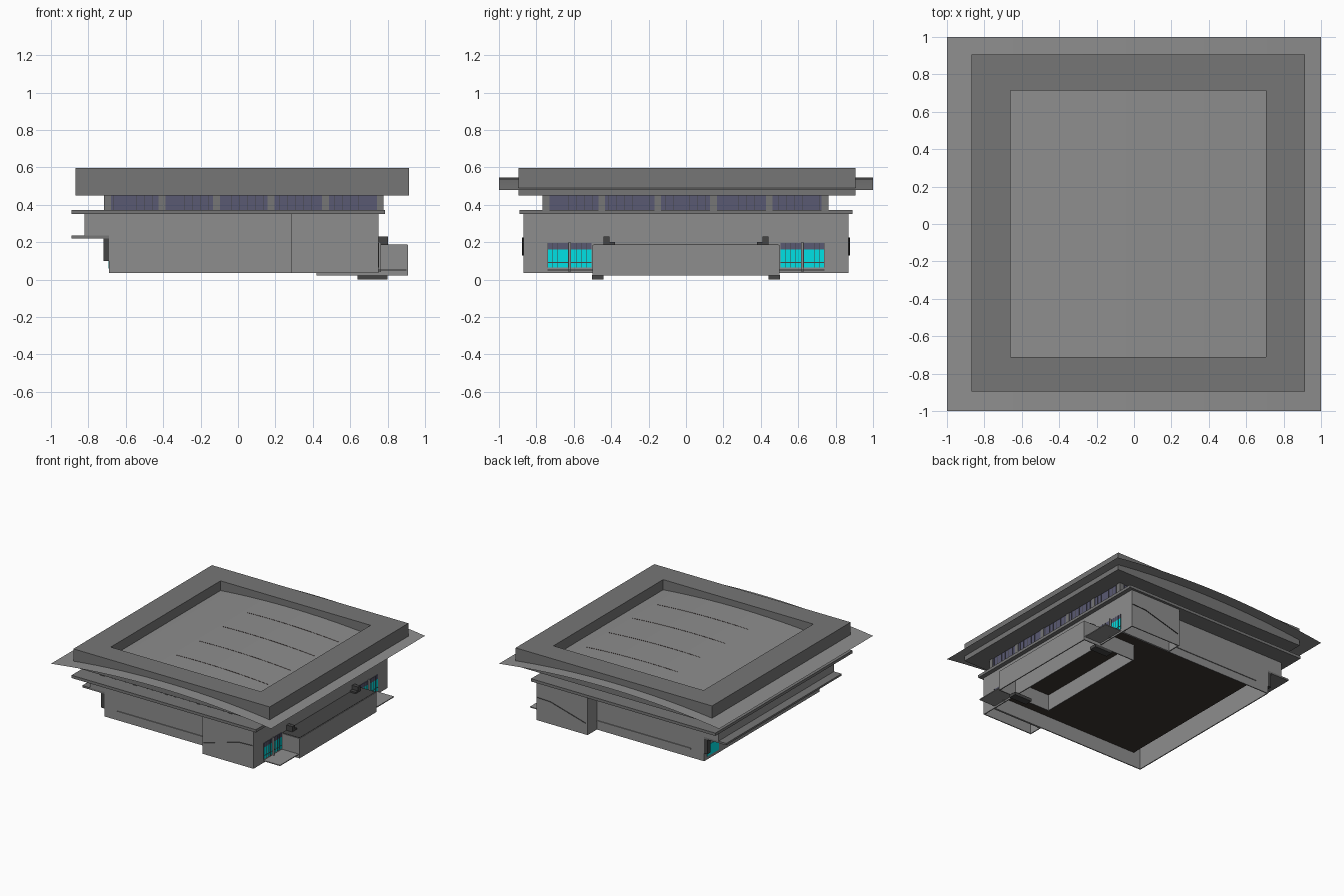
import bpy, bmesh, math

if "Cube" in bpy.data.objects:
    bpy.data.objects.remove(bpy.data.objects["Cube"])

def mat(name, rgb):
    m = bpy.data.materials.new(name)
    m.diffuse_color = (*rgb, 1)
    m.use_nodes = True
    m.node_tree.nodes["Principled BSDF"].inputs["Base Color"].default_value = m.diffuse_color
    return m

GLASS = mat("tinted_glass", (0.10, 0.10, 0.17))
TEAL = mat("teal_glass", (0.0, 0.75, 0.78))
BROWN = mat("dark_floor", (0.045, 0.035, 0.028))
RUST = mat("rust_rib", (0.08, 0.03, 0.025))
DARK = mat("dark_grey", (0.06, 0.06, 0.06))
GREY = mat("concrete_grey", (0.27, 0.27, 0.27))
TRIM = mat("roof_trim_grey", (0.18, 0.18, 0.18))

def finish(name, bm, m=GREY):
    me = bpy.data.meshes.new(name)
    bmesh.ops.recalc_face_normals(bm, faces=bm.faces)
    bm.to_mesh(me)
    bm.free()
    ob = bpy.data.objects.new(name, me)
    bpy.context.collection.objects.link(ob)
    me.materials.append(m)
    return ob

def add_box(bm, x, y, z):
    v = [bm.verts.new((a, b, c)) for a in x for b in y for c in z]
    for f in ((0, 1, 3, 2), (4, 6, 7, 5), (0, 4, 5, 1), (2, 3, 7, 6), (0, 2, 6, 4), (1, 5, 7, 3)):
        bm.faces.new([v[i] for i in f])

def boxes(name, items, m=GREY, mirror=False):
    """One object from (x, y, z) ranges, optionally repeated at -y."""
    bm = bmesh.new()
    for x, y, z in items:
        add_box(bm, x, y, z)
        if mirror:
            add_box(bm, x, (-y[1], -y[0]), z)
    return finish(name, bm, m)

def walls(name, x, y, z, t=.008, m=GREY):
    """Four thin walls around a rectangle, open above and below."""
    return boxes(name, [((x[0], x[0] + t), y, z), ((x[1] - t, x[1]), y, z),
                        ((x[0] + t, x[1] - t), (y[0], y[0] + t), z),
                        ((x[0] + t, x[1] - t), (y[1] - t, y[1]), z)], m)

# Roof: deep square rim, hollow in the middle
bm = bmesh.new()
loops = []
for x0, x1, y0, y1 in ((-.87, .915, -.895, .905), (-.66, .705, -.71, .715)):
    for z in (.45, .597):
        loops.append([bm.verts.new(p) for p in ((x0, y0, z), (x1, y0, z), (x1, y1, z), (x0, y1, z))])
ob, ot, ib, it = loops
for a, b in ((ob, ot), (ot, it), (it, ib), (ib, ob)):
    for i in range(4):
        j = (i + 1) % 4
        bm.faces.new((a[i], a[j], b[j], b[i]))
finish("roof_rim", bm, TRIM)

# Roof: thin shallow vault passing through the rim
def vault_z(x):
    return .546 - .066 * x * x

N = 24
bm = bmesh.new()
prev = None
for i in range(N + 1):
    x = -1 + 2 * i / N
    row = [bm.verts.new((x, y, vault_z(x))) for y in (-1, 1)]
    if prev:
        bm.faces.new((prev[0], row[0], row[1], prev[1]))
    prev = row
vault = finish("roof_vault", bm)
for p in vault.data.polygons:
    p.use_smooth = True

# Very thin arched ribs just breaking the vault surface
bm = bmesh.new()
for y in (-.45, -.15, .16, .465):
    for i in range(12):
        x = -.25 + i * .07
        prof = [(x, -.03), (x + .07, -.03), (x + .07, .002), (x, .002)]
        bm.faces.new([bm.verts.new((px, y, vault_z(px) + d)) for px, d in prof])
finish("roof_ribs", bm, RUST)

# Clerestory: glass band with piers and fine mullions
CX, CY, CZ = (-.71, .772), (-.76, .755), (.37, .47)
walls("clerestory_glass", CX, CY, CZ, m=GLASS)
piers, bars = [], []
for k in range(6):
    px = CX[0] + .012 + k * (CX[1] - CX[0] - .024) / 5
    py = CY[0] + .012 + k * (CY[1] - CY[0] - .024) / 5
    for s in (0, 1):
        piers.append(((px - .018, px + .018), (CY[s] - .006, CY[s] + .006), CZ))
        piers.append(((CX[s] - .006, CX[s] + .006), (py - .018, py + .018), CZ))
for k in range(1, 35):
    px = CX[0] + k * (CX[1] - CX[0]) / 35
    py = CY[0] + k * (CY[1] - CY[0]) / 35
    for s in (0, 1):
        bars.append(((px - .001, px + .001), (CY[s] - .003, CY[s] + .003), CZ))
        bars.append(((CX[s] - .003, CX[s] + .003), (py - .001, py + .001), CZ))
boxes("clerestory_piers", piers, TRIM)
boxes("clerestory_mullions", bars, DARK)

# Slab under the clerestory
boxes("eaves_slab", [((-.89, .785), (-.89, .89), (.35, .373))], TRIM)

# Main hall: open-bottomed shell with a raised dark floor inside
walls("hall_walls", (-.69, .75), (-.75, .75), (.035, .35))
boxes("hall_floor", [((-.62, .742), (-.742, .742), (.155, .16))], BROWN)

# Corner wings (open below) and overhanging upper storey on the left
walls("back_wing", (.285, .75), (.75, .87), (.035, .35))
walls("front_wing", (.285, .75), (-.87, -.75), (.035, .35))
boxes("upper_storey", [((-.82, -.69), (-.75, .75), (.235, .35))])

# Wall rails along the long sides
boxes("wall_rail", [((-.57, .285), (.75, .757), (.1, .112))], mirror=True)

# Thin sloping handrail strips on the outer faces of the wings
bm = bmesh.new()
for s in (-1, 1):
    pts = [(.745, .225), (.62, .22), (.3, .13)]
    rows = [[bm.verts.new((x, s * y, z)) for y in (.868, .877)] for x, z in pts]
    for a, b in zip(rows, rows[1:]):
        bm.faces.new((a[0], b[0], b[1], a[1]))
finish("wing_handrails", bm, DARK)

# Left side: canopy, window frames, glazing and end doors
boxes("left_canopy", [((-.89, -.69), (-.75, .75), (.22, .235))], TRIM)
boxes("left_window_frames", [((-.72, -.69), (y - .02, y + .02), (.1, .22))
                             for y in (-.73, -.37, 0, .37, .73)], DARK)
boxes("left_glazing", [((-.695, -.69), (-.71, .71), (.17, .22))], GLASS)
boxes("left_doors", [((-.693, -.69), (.56, .71), (.06, .15))], TEAL, mirror=True)

# Right side: entrance doors with transoms and frames
panes, tops, frames = [], [], []
for y0 in (.505, .63):
    panes.append(((.748, .753), (y0, y0 + .11), (.065, .16)))
    tops.append(((.748, .753), (y0, y0 + .11), (.16, .195)))
    for k in range(5):
        y = y0 + k * .0275
        frames.append(((.748, .755), (y - .001, y + .001), (.065, .195)))
    frames.append(((.748, .755), (y0, y0 + .11), (.09, .093)))
boxes("entrance_doors", panes, TEAL, mirror=True)
boxes("entrance_transoms", tops, GLASS, mirror=True)
boxes("entrance_frames", frames, DARK, mirror=True)
boxes("door_posts", [((.75, .765), (.618, .627), (.04, .2))], mirror=True)

# Right side: landings, hollow entrance block and its feet
boxes("landing", [((.75, .9), (.5, .74), (.048, .055))], mirror=True)
walls("entrance_block", (.42, .91), (-.5, .5), (.022, .185))
boxes("entrance_roof", [((.43, .905), (-.495, .495), (.18, .188))], DARK)
boxes("ledge_brackets", [((.75, .803), (.41, .442), (.188, .232)),
                         ((.75, .803), (.38, .41), (.188, .2))], DARK, mirror=True)
boxes("base_feet", [((.64, .8), (.44, .503), (0, .024))], DARK, mirror=True)
